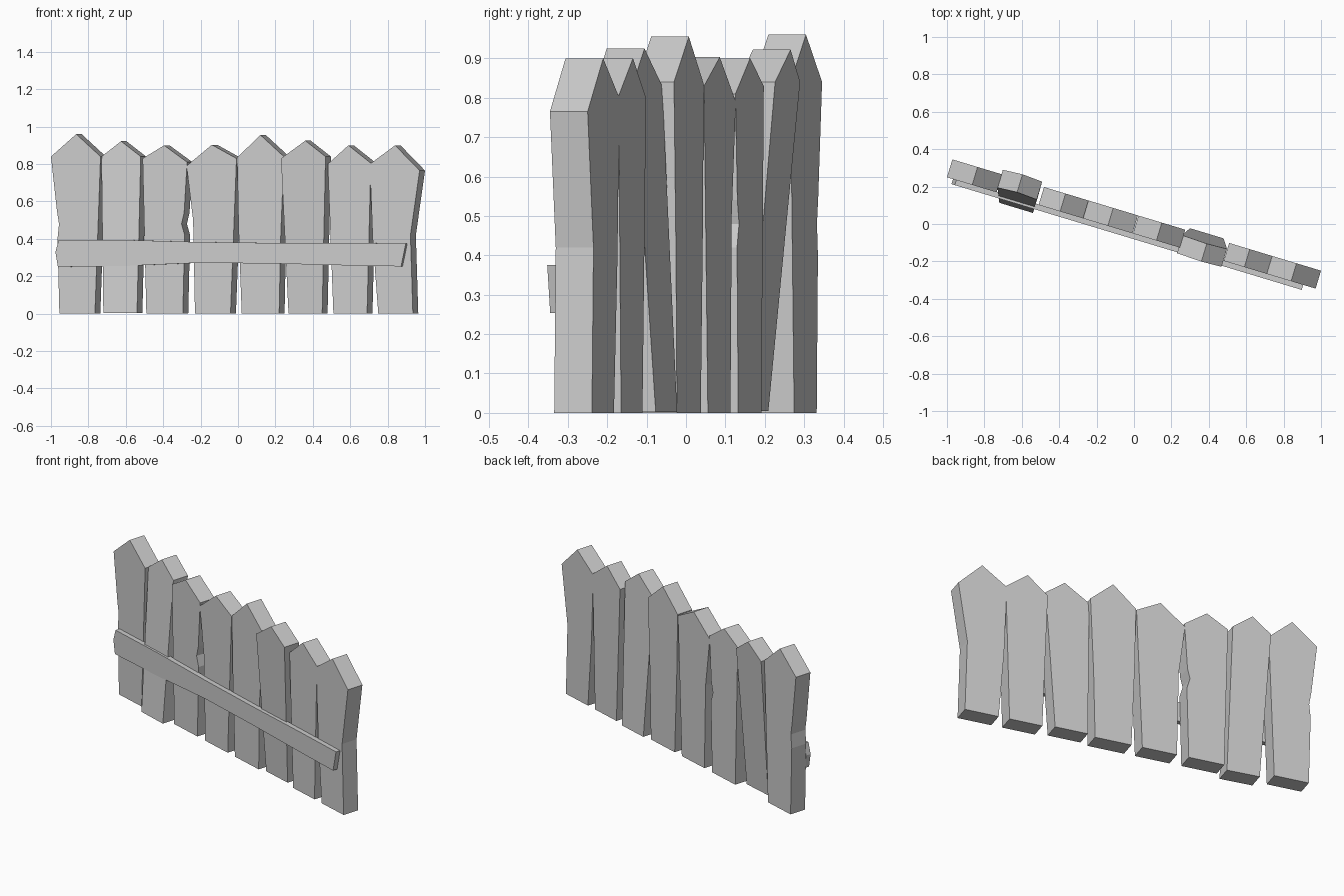
import bpy, bmesh, math

if "Cube" in bpy.data.objects:
    bpy.data.objects.remove(bpy.data.objects["Cube"])

ANGLE = math.radians(-16.8)          # fence runs diagonally across the ground
C, S = math.cos(ANGLE), math.sin(ANGLE)


def slab(name, outline, t0, t1, lean=(0.0, 0.0)):
    """Extrude a front-view outline (x, z) from depth t0 to t1.
    lean = depth shift at the bottom and at z = 0.9."""
    bm = bmesh.new()
    rings = []
    for t in (t0, t1):
        ring = []
        for x, z in outline:
            shift = lean[0] + (lean[1] - lean[0]) * z / 0.9
            s = (x - (-0.05 + shift) * -S) / C     # along the fence
            d = t + shift                          # across the fence
            ring.append(bm.verts.new((s * C - d * S, s * S + d * C, z)))
        rings.append(ring)
    front, back = rings
    bm.faces.new(front)
    bm.faces.new(back[::-1])
    n = len(outline)
    for i in range(n):
        j = (i + 1) % n
        bm.faces.new((front[i], back[i], back[j], front[j]))
    bmesh.ops.recalc_face_normals(bm, faces=bm.faces)
    mesh = bpy.data.meshes.new(name)
    bm.to_mesh(mesh)
    bm.free()
    obj = bpy.data.objects.new(name, mesh)
    bpy.context.collection.objects.link(obj)
    return obj


# Pickets: outline counter-clockwise from bottom left, and lean
pickets = [
    ([(-.955, 0), (-.765, 0), (-.735, .84), (-.865, .96), (-1.0, .84),
      (-.968, .55), (-.957, .48), (-.965, .40)], (0, 0)),
    ([(-.72, .005), (-.54, .003), (-.52, .84), (-.625, .922), (-.73, .84)],
     (-.05, .03)),
    ([(-.49, 0), (-.295, 0), (-.285, .42), (-.302, .48), (-.288, .54),
      (-.272, .81), (-.395, .90), (-.51, .83)], (0, 0)),
    ([(-.23, 0), (-.04, 0), (-.008, .83), (-.14, .903), (-.275, .79),
      (-.24, .50)], (0, 0)),
    ([(.02, 0), (.22, 0), (.228, .40), (.245, .84), (.12, .955),
      (-.005, .835), (.003, .45)], (0, 0)),
    ([(.27, .002), (.45, .002), (.468, .84), (.36, .925), (.23, .83)],
     (.015, -.037)),
    ([(.51, 0), (.69, 0), (.71, .805), (.59, .90), (.48, .80)], (0, 0)),
    ([(.75, 0), (.935, 0), (.922, .42), (.971, .765), (.84, .90),
      (.705, .80), (.72, .40)], (0, 0)),
]
for i, (outline, lean) in enumerate(pickets):
    slab(f"picket_{i + 1}", outline, -.05, .05, lean)

# Cross rail nailed to the front
rail = [(-.955, .25), (-.6, .255), (-.2, .272), (.2, .268), (.6, .258),
        (.88, .253), (.905, .375), (.6, .378), (.2, .378), (-.2, .383),
        (-.6, .394), (-.95, .395), (-.968, .33)]
slab("cross_rail", rail, -.078, -.047)
